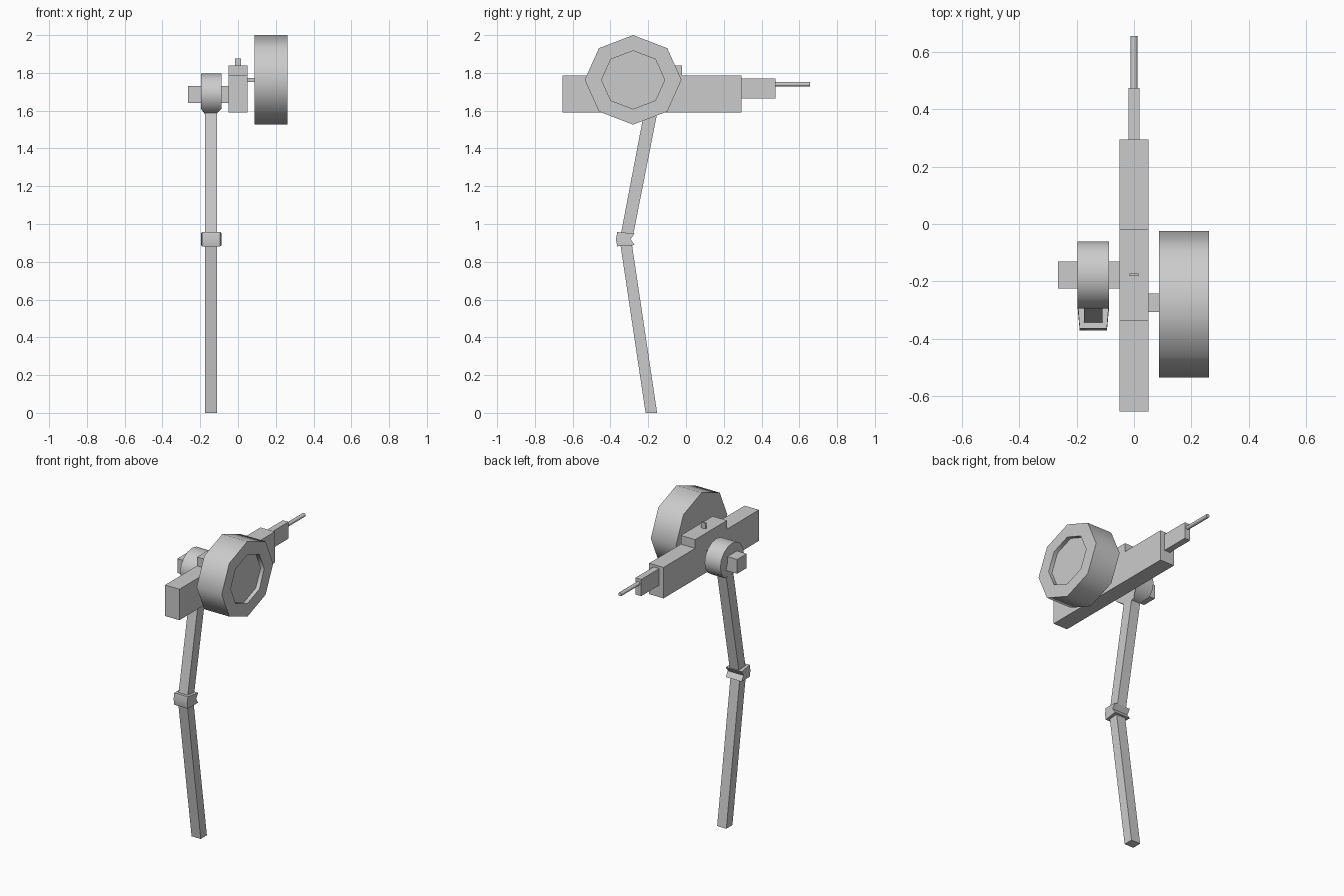
import bpy, bmesh, math

if "Cube" in bpy.data.objects:
    bpy.data.objects.remove(bpy.data.objects["Cube"])

grey = bpy.data.materials.new("plain grey")
grey.diffuse_color = (0.6, 0.6, 0.6, 1)
grey.use_nodes = True
grey.node_tree.nodes["Principled BSDF"].inputs["Base Color"].default_value = grey.diffuse_color


def loft(name, rings, smooth=None):
    """Closed solid through a list of point rings, capped at both ends."""
    bm = bmesh.new()
    rows = [[bm.verts.new(p) for p in ring] for ring in rings]
    n = len(rows[0])
    for a, b in zip(rows, rows[1:]):
        for i in range(n):
            j = (i + 1) % n
            bm.faces.new((a[i], a[j], b[j], b[i]))
    bm.faces.new(rows[0][::-1])
    bm.faces.new(rows[-1])
    bmesh.ops.recalc_face_normals(bm, faces=bm.faces)
    me = bpy.data.meshes.new(name)
    bm.to_mesh(me)
    bm.free()
    me.materials.append(grey)
    ob = bpy.data.objects.new(name, me)
    bpy.context.collection.objects.link(ob)
    if smooth:
        bpy.ops.object.select_all(action='DESELECT')
        ob.select_set(True)
        bpy.context.view_layer.objects.active = ob
        bpy.ops.object.shade_smooth_by_angle(angle=math.radians(smooth))
    return ob


def rect(x0, x1, y0, y1, z):
    return [(x0, y0, z), (x1, y0, z), (x1, y1, z), (x0, y1, z)]


def box(name, x, y, z):
    return loft(name, [rect(*x, *y, z[0]), rect(*x, *y, z[1])])


def wheel_ring(x, cy, cz, ry, rz, n):
    """Slightly flattened ring of points around the x axis."""
    return [(x, cy + ry * math.cos(math.tau * i / n),
             cz + rz * math.sin(math.tau * i / n)) for i in range(n)]


# Body, raised top and sight
box("body", (-0.05, 0.05), (-0.655, 0.295), (1.59, 1.785))
box("top_rail", (-0.05, 0.05), (-0.337, -0.02), (1.785, 1.84))
box("sight", (-0.015, 0.015), (-0.182, -0.172), (1.84, 1.876))

# Barrel and thin round muzzle
box("barrel", (-0.02, 0.02), (0.295, 0.475), (1.665, 1.77))
loft("muzzle", [[(0.0125 * math.cos(math.tau * i / 8), y,
                  1.74 + 0.0115 * math.sin(math.tau * i / 8)) for i in range(8)]
                for y in (0.475, 0.657)], smooth=50)

# Eight-sided drum with a recessed outer face, and its axle
drum = (-0.28, 1.763)
loft("drum", [wheel_ring(0.087, *drum, 0.256, 0.237, 8),
              wheel_ring(0.262, *drum, 0.256, 0.237, 8),
              wheel_ring(0.262, *drum, 0.167, 0.154, 8),
              wheel_ring(0.237, *drum, 0.167, 0.154, 8)], smooth=50)
box("drum_axle", (0.05, 0.087), (-0.307, -0.242), (1.752, 1.772))

# Shoulder disc, narrowed at the bottom where the arm leaves it
ARM_X = -0.142
rings = []
for side in (-1, 1):
    ring = wheel_ring(0, -0.178, 1.688, 0.117, 0.109, 16)
    rings.append([(ARM_X + side * (0.032 if z < 1.60 else 0.055), y, z)
                  for _, y, z in ring])
loft("shoulder", rings, smooth=40)
box("shoulder_pin", (-0.265, -0.05), (-0.226, -0.131), (1.64, 1.73))

# Arm segments
ax0, ax1 = ARM_X - 0.032, ARM_X + 0.032
loft("upper_arm", [rect(ax0, ax1, -0.346, -0.28, 0.94),
                   rect(ax0, ax1, -0.222, -0.152, 1.59)])
loft("lower_arm", [rect(ax0, ax1, -0.214, -0.153, 0.0),
                   rect(ax0, ax1, -0.35, -0.289, 0.91)])

# Bent elbow, narrower at the front
loft("elbow", [[(ARM_X - 0.0475, f, zf), (ARM_X + 0.0475, f, zf),
                (ARM_X + 0.055, b, zb), (ARM_X - 0.055, b, zb)]
               for f, zf, b, zb in ((-0.364, 0.882, -0.272, 0.888),
                                    (-0.371, 0.919, -0.293, 0.919),
                                    (-0.364, 0.957, -0.272, 0.95))], smooth=40)
